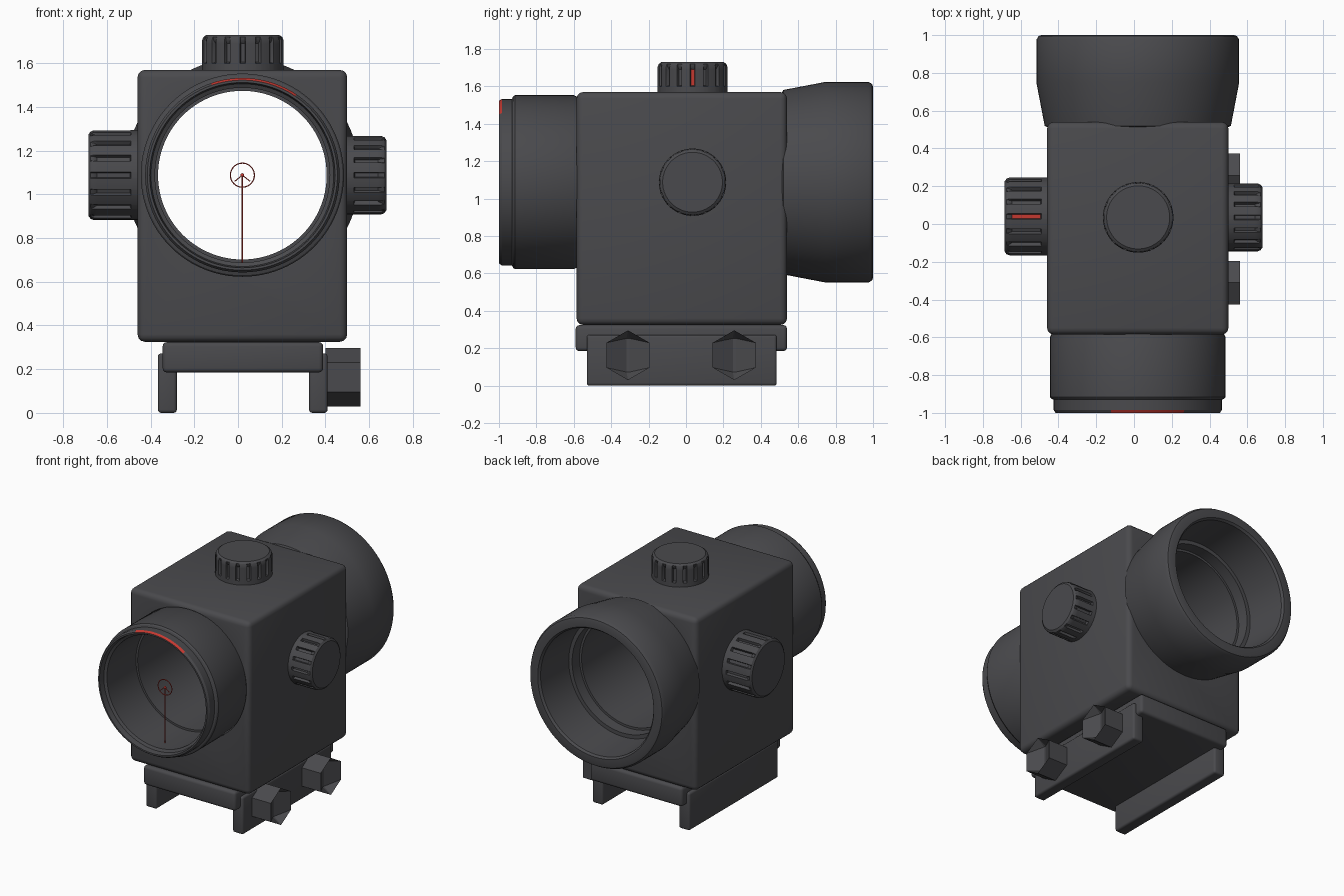
import bpy, bmesh, math
from mathutils import Matrix, Vector

if "Cube" in bpy.data.objects:
    bpy.data.objects.remove(bpy.data.objects["Cube"])

CX, CZ = 0.02, 1.088          # optical axis


def material(name, rgb):
    m = bpy.data.materials.new(name)
    m.diffuse_color = (*rgb, 1)
    m.use_nodes = True
    m.node_tree.nodes["Principled BSDF"].inputs["Base Color"].default_value = m.diffuse_color
    return m


METAL = material("dark_metal", (0.068, 0.068, 0.074))
RED = material("red_paint", (0.55, 0.04, 0.03))


def finish(name, bm, smooth=True):
    bmesh.ops.recalc_face_normals(bm, faces=bm.faces[:])
    me = bpy.data.meshes.new(name)
    bm.to_mesh(me)
    bm.free()
    ob = bpy.data.objects.new(name, me)
    bpy.context.collection.objects.link(ob)
    me.materials.append(METAL)
    me.materials.append(RED)
    if smooth:
        shade(ob)
    return ob


def shade(ob):
    bpy.ops.object.select_all(action='DESELECT')
    ob.select_set(True)
    bpy.context.view_layer.objects.active = ob
    bpy.ops.object.shade_smooth_by_angle(angle=math.radians(32))


def box(name, x, y, z, bevel):
    bm = bmesh.new()
    bmesh.ops.create_cube(bm, size=1)
    for v in bm.verts:
        v.co = [lo + (c + 0.5) * (hi - lo) for c, (lo, hi) in zip(v.co, (x, y, z))]
    bmesh.ops.bevel(bm, geom=bm.edges[:], offset=bevel, segments=3,
                    profile=0.5, affect='EDGES')
    return finish(name, bm)


def rings_to_mesh(rings, close_loop=False, caps=False):
    """Skin a list of equal point rings."""
    bm = bmesh.new()
    vs = [[bm.verts.new(p) for p in ring] for ring in rings]
    n = len(vs[0])
    pairs = list(zip(vs, vs[1:])) + ([(vs[-1], vs[0])] if close_loop else [])
    for a, b in pairs:
        for i in range(n):
            j = (i + 1) % n
            bm.faces.new((a[i], a[j], b[j], b[i]))
    if caps:
        bm.faces.new(vs[0])
        bm.faces.new(vs[-1])
    return bm


# Housing, bored through along the optical axis
body = box("housing", (-0.46, 0.50), (-0.585, 0.54), (0.325, 1.57), 0.035)
bm = bmesh.new()
bmesh.ops.create_cone(bm, cap_ends=True, segments=96, radius1=0.42, radius2=0.42, depth=3,
                      matrix=Matrix.Translation((CX, 0, CZ)) @ Matrix.Rotation(math.pi / 2, 4, 'X'))
cutter = finish("bore_cutter", bm, False)
cutter.hide_render = True
cutter.hide_set(True)
cut = body.modifiers.new("bore", 'BOOLEAN')
cut.object, cut.operation, cut.solver = cutter, 'DIFFERENCE', 'EXACT'

# Optical tube: closed (radius, y) profile, outside front to back, then inside back to front
profile = [(0.435, -1.0), (0.445, -0.985), (0.445, -0.93), (0.458, -0.925), (0.465, -0.915),
           (0.465, -0.60), (0.455, -0.58), (0.45, 0.50), (0.493, 0.52), (0.537, 0.75),
           (0.537, 0.975), (0.525, 0.995), (0.51, 1.0), (0.462, 1.0), (0.45, 0.985),
           (0.432, 0.69), (0.405, 0.69), (0.402, 0.61), (0.386, 0.61), (0.386, -0.62),
           (0.400, -0.62), (0.400, -0.95), (0.418, -0.96), (0.424, -1.0)]
SEG = 96
rings = [[(CX + r * math.cos(2 * math.pi * i / SEG), y, CZ + r * math.sin(2 * math.pi * i / SEG))
          for i in range(SEG)] for r, y in profile]
bm = rings_to_mesh(rings, close_loop=True)
for f in bm.faces:             # painted mark on the top of the front chamfer
    c = f.calc_center_median()
    if c.y < -0.985 and c.z > 1.45 and -0.12 < c.x < 0.27 and math.hypot(c.x - CX, c.z - CZ) > 0.435:
        f.material_index = 1
finish("optical_tube", bm)


# Grooved adjustment knobs
def knob(name, base, rotation, r, h):
    n = 16
    fracs = [(0, 0), (0.33, 0), (0.64, 0), (0.68, 1), (0.96, 1)]
    levels = [(r, 0, 0), (r, 0.04, 0), (r, 0.045, 0.02), (r, h - 0.04, 0.02),
              (r, h - 0.025, 0.008), (r - 0.006, h - 0.01, 0), (r - 0.02, h, 0)]
    place = Matrix.Translation(base) @ rotation
    rings = []
    for rad, z, depth in levels:
        ring = []
        for k in range(n):
            for f, groove in fracs:
                a = 2 * math.pi * (k + f - 0.82) / n
                q = rad - depth * groove
                ring.append(place @ Vector((q * math.cos(a), q * math.sin(a), z)))
        rings.append(ring)
    bm = rings_to_mesh(rings, caps=True)
    bm.faces.ensure_lookup_table()
    if name != "right_knob":   # one painted groove
        bm.faces[2 * n * len(fracs) + 3].material_index = 1
    finish(name, bm)


knob("top_knob", (0.022, 0.035, 1.56), Matrix.Identity(4), 0.187, 0.17)
knob("right_knob", (0.49, 0.035, CZ), Matrix.Rotation(math.pi / 2, 4, 'Y'), 0.18, 0.19)
knob("left_knob", (-0.45, 0.04, CZ), Matrix.Rotation(-math.pi / 2, 4, 'Y'), 0.206, 0.235)

# Mount: plate and two clamp rails
box("mount_plate", (-0.345, 0.39), (-0.59, 0.54), (0.185, 0.324), 0.02)
for side, x in (("left", (-0.367, -0.28)), ("right", (0.325, 0.41))):
    box(side + "_clamp_rail", x, (-0.53, 0.485), (0.0, 0.272), 0.015)

# Hexagonal clamp bolts, dished into a vertical slot
for name, y in (("front_bolt", -0.31), ("rear_bolt", 0.258)):
    bm = bmesh.new()
    r, zc = 0.133, 0.163
    hexa = [(y + r * math.sin(i * math.pi / 3), zc + r * math.cos(i * math.pi / 3)) for i in range(6)]
    inner = [bm.verts.new((0.40, *p)) for p in hexa]
    o = [bm.verts.new((0.56, *p)) for p in hexa]
    s = [bm.verts.new((0.50, y + dy, zc + dz))
         for dy, dz in ((0.008, 0.09), (0.008, -0.09), (-0.008, -0.09), (-0.008, 0.09))]
    bm.faces.new(inner)
    bm.faces.new(s)
    for i in range(6):
        j = (i + 1) % 6
        bm.faces.new((inner[i], inner[j], o[j], o[i]))
    for f in ((o[0], o[1], s[0]), (o[1], o[2], s[1], s[0]), (o[2], o[3], s[1]),
              (o[3], s[2], s[1]), (o[3], o[4], s[2]), (o[4], o[5], s[3], s[2]),
              (o[5], o[0], s[3]), (o[0], s[0], s[3])):
        bm.faces.new(f)
    finish(name, bm, False)

# Aiming reticle: ring, chevron, dot and post
curve = bpy.data.curves.new("reticle", 'CURVE')
curve.dimensions = '3D'
curve.bevel_depth = 0.003
curve.bevel_resolution = 1
circle = [(0.055 * math.cos(i * math.pi / 20), 0.055 * math.sin(i * math.pi / 20)) for i in range(40)]
for pts, cyc in ((circle, True), ([(-0.035, -0.028), (0, 0), (0.035, -0.028)], False),
                 ([(0, 0), (0, -0.40)], False)):
    sp = curve.splines.new('POLY')
    sp.points.add(len(pts) - 1)
    for p, (x, z) in zip(sp.points, pts):
        p.co = (CX + x, -0.86, CZ + z, 1)
    sp.use_cyclic_u = cyc
curve.materials.append(RED)
bpy.context.collection.objects.link(bpy.data.objects.new("reticle", curve))
bm = bmesh.new()
bmesh.ops.create_icosphere(bm, subdivisions=2, radius=0.009, matrix=Matrix.Translation((CX, -0.86, CZ)))
for f in bm.faces:
    f.material_index = 1
finish("reticle_dot", bm)
